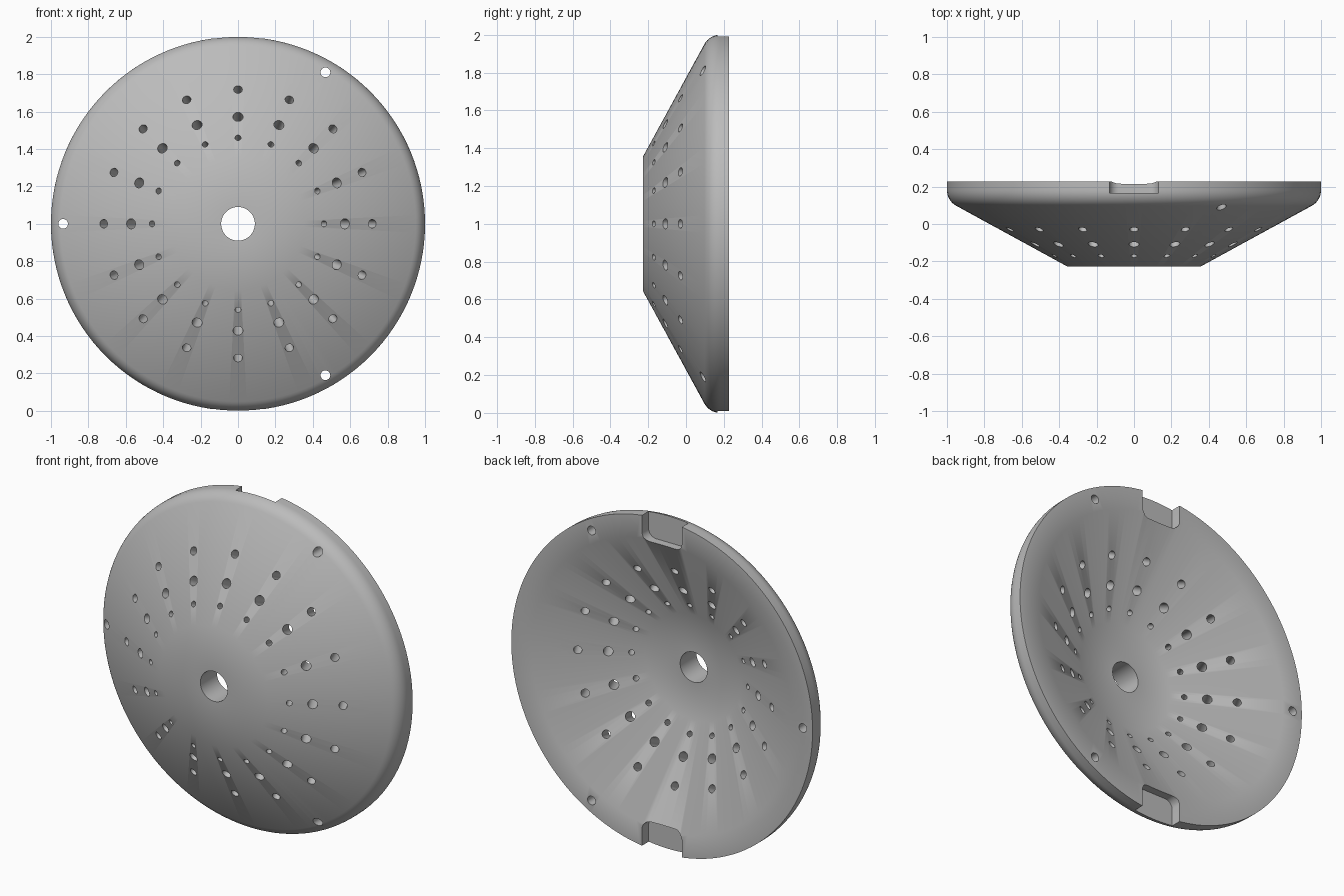
import bpy, bmesh
from math import cos, sin, pi, atan2, radians, tan
from mathutils import Matrix, Vector

if "Cube" in bpy.data.objects:
    bpy.data.objects.remove(bpy.data.objects["Cube"], do_unlink=True)

CENTRE = Vector((0, 0, 1))
FRONT, BACK, WALL = -0.228, 0.228, 0.155
FLAT_R, BORE_R = 0.355, 0.09
SLOPE = atan2(0.325, 0.595)          # angle of the cone wall
SIDES = 128


def finish(bm, name):
    bmesh.ops.recalc_face_normals(bm, faces=bm.faces)
    mesh = bpy.data.meshes.new(name)
    bm.to_mesh(mesh)
    bm.free()
    obj = bpy.data.objects.new(name, mesh)
    bpy.context.collection.objects.link(obj)
    return obj


def cone_y(r):
    return FRONT + (r - FLAT_R) * tan(SLOPE)


# Dish cross-section as (radius, depth), with a rounded outer shoulder
turn = pi / 2 - SLOPE
fillet = 0.095
mid_y = cone_y(1) + fillet * tan(turn / 2)
shoulder = [(1 - fillet + fillet * cos(a), mid_y - fillet * sin(a))
            for a in (turn * (1 - i / 8) for i in range(9))]
floor_r = FLAT_R - WALL * tan(SLOPE / 2)
floor_y = FRONT + WALL
rim_r = floor_r + (BACK - floor_y) / tan(SLOPE)
profile = [(BORE_R, FRONT), (FLAT_R, FRONT), *shoulder, (1, BACK),
           (rim_r, BACK), (floor_r, floor_y), (BORE_R, floor_y)]

# Dish body, turned around the depth axis
bm = bmesh.new()
rings = []
for i in range(SIDES):
    a = 2 * pi * i / SIDES
    rings.append([bm.verts.new(CENTRE + Vector((r * cos(a), y, r * sin(a))))
                  for r, y in profile])
n = len(profile)
for i in range(SIDES):
    p, q = rings[i], rings[(i + 1) % SIDES]
    for j in range(n):
        k = (j + 1) % n
        bm.faces.new((p[j], p[k], q[k], q[j]))
dish = finish(bm, "dish")

# Cutters for the drilled holes and the rim notches
bm = bmesh.new()


def drill(radius, angle, y, hole_r, tilt):
    """Cylinder through the wall; tilt leans its axis towards the centre."""
    out = Vector((cos(angle), 0, sin(angle)))
    axis = Vector((0, cos(tilt), 0)) - out * sin(tilt)
    place = CENTRE + out * radius + Vector((0, y, 0))
    rot = Vector((0, 0, 1)).rotation_difference(axis).to_matrix().to_4x4()
    bmesh.ops.create_cone(bm, cap_ends=True, segments=24, radius1=hole_r,
                          radius2=hole_r, depth=0.7 if tilt == 0 else 0.45,
                          matrix=Matrix.Translation(place) @ rot)


for radius, hole_r in ((0.46, 0.016), (0.572, 0.027), (0.718, 0.023)):
    for i in range(16):
        drill(radius, 2 * pi * i / 16, cone_y(radius), hole_r, SLOPE)
for deg in (60, 180, 300):
    drill(0.935, radians(deg), 0.1, 0.026, 0)


def notch(sign):
    """Slot in the back of the rim with rounded inner corners."""
    half, inner, outer, c = 0.132, 0.84, 1.1, 0.05
    corner = [(half - c + c * cos(t), inner + c - c * sin(t))
              for t in (pi / 2 * i / 8 for i in range(9))]
    outline = [(half, outer)] + corner
    outline += [(-x, z) for x, z in reversed(outline)]
    face = bm.faces.new([bm.verts.new(CENTRE + Vector((x, 0.166, sign * z)))
                         for x, z in outline])
    geo = bmesh.ops.extrude_face_region(bm, geom=[face], use_keep_orig=True)
    moved = [v for v in geo["geom"] if isinstance(v, bmesh.types.BMVert)]
    bmesh.ops.translate(bm, verts=moved, vec=(0, 0.2, 0))


notch(1)
notch(-1)
cutter = finish(bm, "hole_cutter")
cutter.hide_render = True

# Cut, then remove the cutter
mod = dish.modifiers.new("holes", "BOOLEAN")
mod.operation = "DIFFERENCE"
mod.solver = "EXACT"
mod.object = cutter
bpy.ops.object.select_all(action="DESELECT")
bpy.context.view_layer.objects.active = dish
dish.select_set(True)
bpy.ops.object.modifier_apply(modifier=mod.name)
bpy.data.objects.remove(cutter, do_unlink=True)

# Plain grey finish
grey = bpy.data.materials.new("plain_grey")
grey.use_nodes = True
colour = (0.5, 0.5, 0.5, 1)
grey.diffuse_color = colour
grey.node_tree.nodes["Principled BSDF"].inputs["Base Color"].default_value = colour
dish.data.materials.clear()
dish.data.materials.append(grey)
bpy.ops.object.shade_smooth_by_angle(angle=radians(30))
